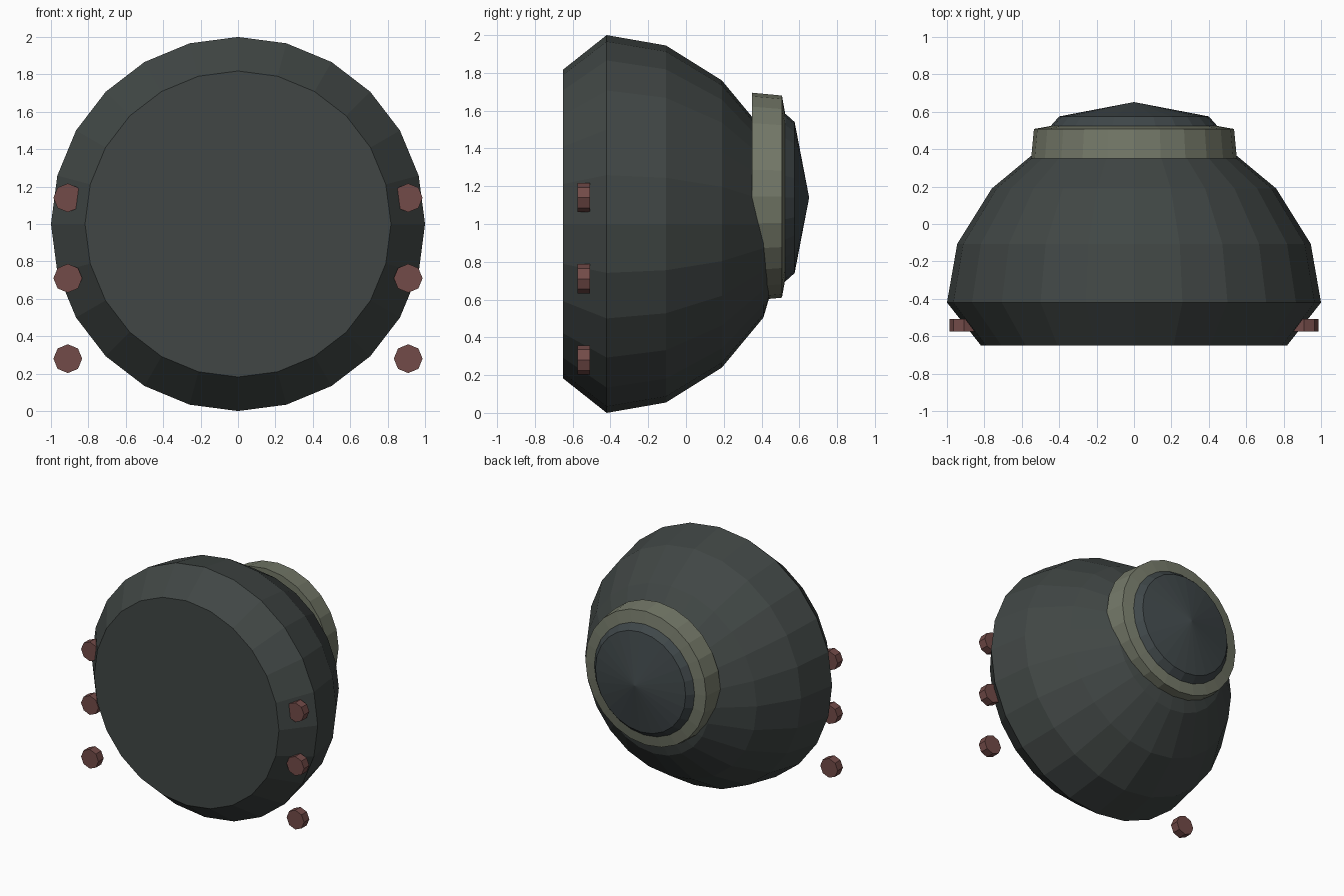
import bpy, bmesh
from math import sin, cos, tau

if "Cube" in bpy.data.objects:
    bpy.data.objects.remove(bpy.data.objects["Cube"])


def material(name, rgb):
    m = bpy.data.materials.new(name)
    m.diffuse_color = (*rgb, 1)
    m.use_nodes = True
    m.node_tree.nodes["Principled BSDF"].inputs["Base Color"].default_value = m.diffuse_color
    return m


def lathe(name, profile, centre, sides, mat):
    """Spin (y, radius) points about an axis along y; radius 0 makes a tip."""
    cx, cz = centre
    bm = bmesh.new()
    rings = []
    for y, r in profile:
        if r == 0:
            rings.append([bm.verts.new((cx, y, cz))] * sides)
        else:
            rings.append([bm.verts.new((cx + r * sin(tau * i / sides), y,
                                        cz + r * cos(tau * i / sides)))
                          for i in range(sides)])
    for a, b in zip(rings, rings[1:]):
        for i in range(sides):
            j = (i + 1) % sides
            bm.faces.new(list(dict.fromkeys((a[i], a[j], b[j], b[i]))))
    # Close open ends
    for ring in (rings[0], rings[-1]):
        if ring[0] is not ring[1]:
            bm.faces.new(ring)
    bmesh.ops.recalc_face_normals(bm, faces=bm.faces)
    mesh = bpy.data.meshes.new(name)
    bm.to_mesh(mesh)
    bm.free()
    mesh.materials.append(mat)
    obj = bpy.data.objects.new(name, mesh)
    bpy.context.collection.objects.link(obj)
    return obj


dark = material("dark_shell", (0.052, 0.062, 0.059))
olive = material("olive_trim", (0.175, 0.19, 0.14))
glass = material("dark_glass", (0.05, 0.063, 0.067))
red = material("dull_red", (0.17, 0.07, 0.065))

# Domed housing with a flat front
lathe("housing", [(-0.65, 0.818), (-0.42, 1.0), (-0.106, 0.945),
                  (0.19, 0.76), (0.41, 0.495), (0.49, 0.22), (0.50, 0)],
      (0, 1.0), 24, dark)

# Raised collar and lens on the back, set above the housing axis
lathe("collar", [(0.35, 0.55), (0.508, 0.535), (0.525, 0.44)],
      (0, 1.145), 24, olive)
lathe("lens", [(0.50, 0.45), (0.527, 0.443), (0.575, 0.40), (0.652, 0)],
      (0, 1.14), 24, glass)

# Three studs down each side
for side, x in (("left", -0.91), ("right", 0.91)):
    for n, z in enumerate((1.14, 0.71, 0.28), 1):
        lathe(f"stud_{side}_{n}", [(-0.575, 0.077), (-0.508, 0.077)],
              (x, z), 8, red)
